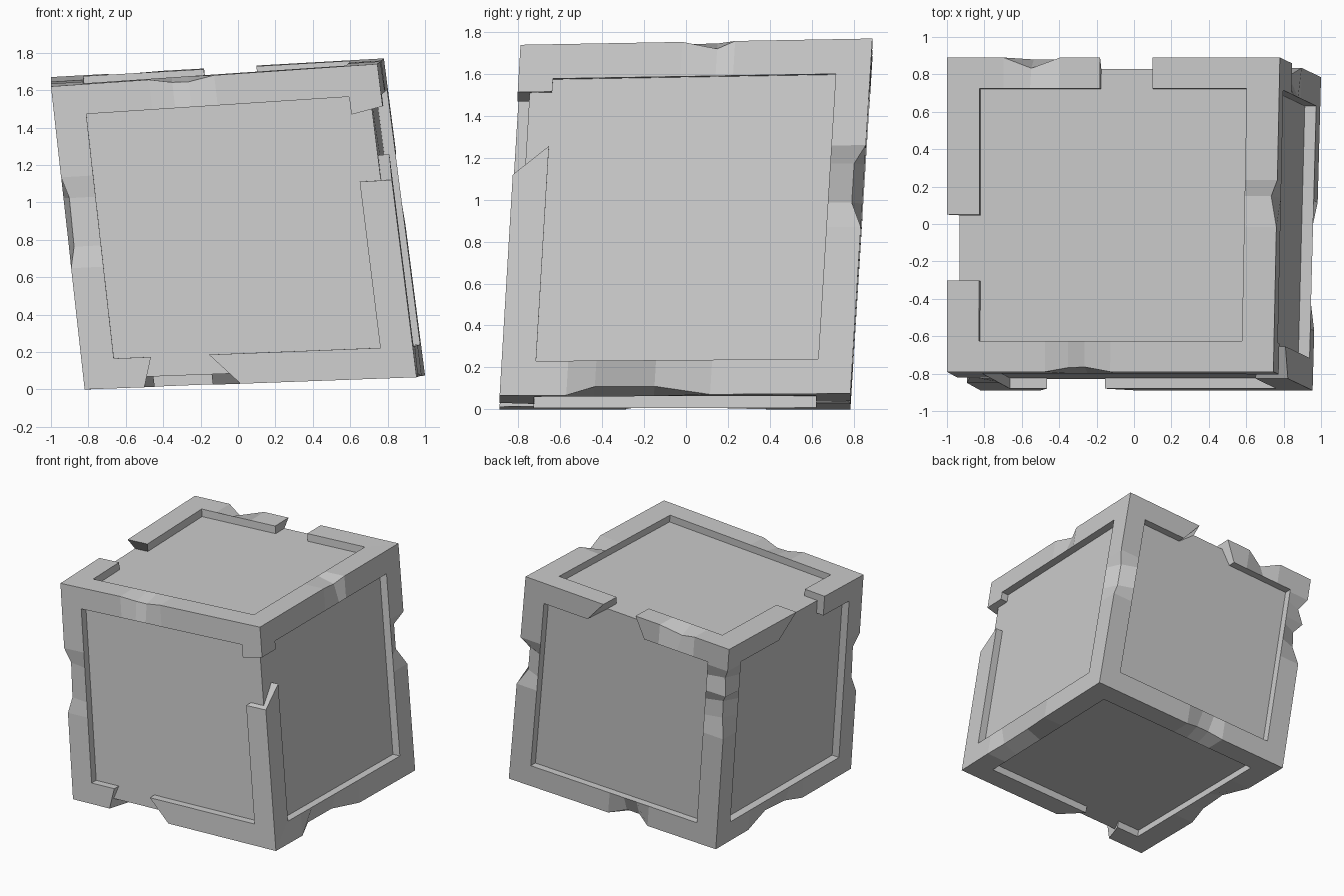
import bpy, bmesh
from mathutils import Vector

if "Cube" in bpy.data.objects:
    bpy.data.objects.remove(bpy.data.objects["Cube"])

# Eight corners of the leaning crate, keyed by (right, back, top)
CORNERS = {
    (0, 0, 0): (-0.82, -0.89, 0.00), (1, 0, 0): (0.955, -0.89, 0.065),
    (0, 1, 0): (-0.81, 0.785, 0.00), (1, 1, 0): (1.00, 0.785, 0.075),
    (0, 0, 1): (-1.00, -0.79, 1.62), (1, 0, 1): (0.745, -0.79, 1.74),
    (0, 1, 1): (-1.00, 0.89, 1.67), (1, 1, 1): (0.78, 0.89, 1.77),
}
W, D = 0.098, 0.034      # trim width and panel recess, as fractions of the crate


def warp(p):
    out = Vector()
    for key, co in CORNERS.items():
        f = 1.0
        for k, u in zip(key, p):
            f *= u if k else 1 - u
        out += f * Vector(co)
    return out


def finish(bm, name):
    bmesh.ops.remove_doubles(bm, verts=bm.verts, dist=0.0005)
    bmesh.ops.recalc_face_normals(bm, faces=bm.faces)
    me = bpy.data.meshes.new(name)
    bm.to_mesh(me)
    bm.free()
    bpy.context.collection.objects.link(bpy.data.objects.new(name, me))


def beam(bm, axis, sides, runs):
    """Corner trim along one edge: runs are pieces with gaps between them.
    Station = (t, chip depth, slant on first face, slant on second face)."""
    o1, o2 = [i for i in range(3) if i != axis]

    def ring(st, mitre=None):
        t, c, sa, sb = (tuple(st) + (0, 0, 0))[:4]
        pts = [(W, D, sa), (W, 0, sa), (c, c, 0), (0, W, sb), (D, W, sb), (D, D, 0)]
        vs = []
        for a, b, s in pts:
            p = [0, 0, 0]
            m = max(a, b)
            p[axis] = t + s if mitre is None else (1 - m if mitre else m)
            p[o1] = 1 - a if sides[0] else a
            p[o2] = 1 - b if sides[1] else b
            vs.append(bm.verts.new(warp(p)))
        return vs

    for i, run in enumerate(runs):
        rings = [ring(s) for s in run]
        if i == 0:
            rings.insert(0, ring((0, 0), 0))
        else:
            bm.faces.new(rings[0])
        if i == len(runs) - 1:
            rings.append(ring((1, 0), 1))
        else:
            bm.faces.new(rings[-1])
        for r, q in zip(rings, rings[1:]):
            for k in range(4):
                bm.faces.new((r[k], r[k + 1], q[k + 1], q[k]))


# Recessed panels
bm = bmesh.new()
bmesh.ops.create_cube(bm, size=1 - 2 * D)
for v in bm.verts:
    v.co = warp(v.co + Vector((0.5, 0.5, 0.5)))
finish(bm, "crate_panels")

# Chipped and broken corner trim
bm = bmesh.new()
# edges running left to right: front bottom, front top, back bottom, back top
beam(bm, 0, (0, 0), [[(.18, 0, .03, .03)], [(.47, 0, -.085, -.085)]])
beam(bm, 0, (0, 1), [[(.30, 0), (.37, .014), (.42, .016), (.50, 0)]])
beam(bm, 0, (1, 0), [[(.33, 0), (.39, .028), (.45, .028), (.52, 0)]])
beam(bm, 0, (1, 1), [[(.17, 0), (.25, .032), (.34, 0), (.46, 0, 0, -.05)],
                     [(.618, 0, 0, .07)]])
# edges running front to back: left bottom, right bottom, left top, right top
beam(bm, 1, (0, 0), [[(.36, 0), (.46, .02), (.60, .025), (.76, 0)]])
beam(bm, 1, (1, 0), [[(.19, 0), (.27, .025), (.44, .025), (.60, 0)]])
beam(bm, 1, (0, 1), [[(.29, 0)], [(.50, 0, 0, .12)]])
beam(bm, 1, (1, 1), [[(.46, 0), (.56, .02), (.61, 0)]])
# upright edges: front left, front right, back left, back right
beam(bm, 2, (0, 0), [[(.40, 0), (.47, .016), (.63, .018), (.70, 0)]])
beam(bm, 2, (1, 0), [[(.63, 0, 0, .08)], [(.865, 0, -.02, 0)]])
beam(bm, 2, (0, 1), [[(.55, 0), (.64, .025), (.72, .03), (.76, .005), (.84, .025), (.89, 0)]])
beam(bm, 2, (1, 1), [[(.47, 0), (.54, .03), (.65, .03), (.70, 0)]])
finish(bm, "crate_trim")
